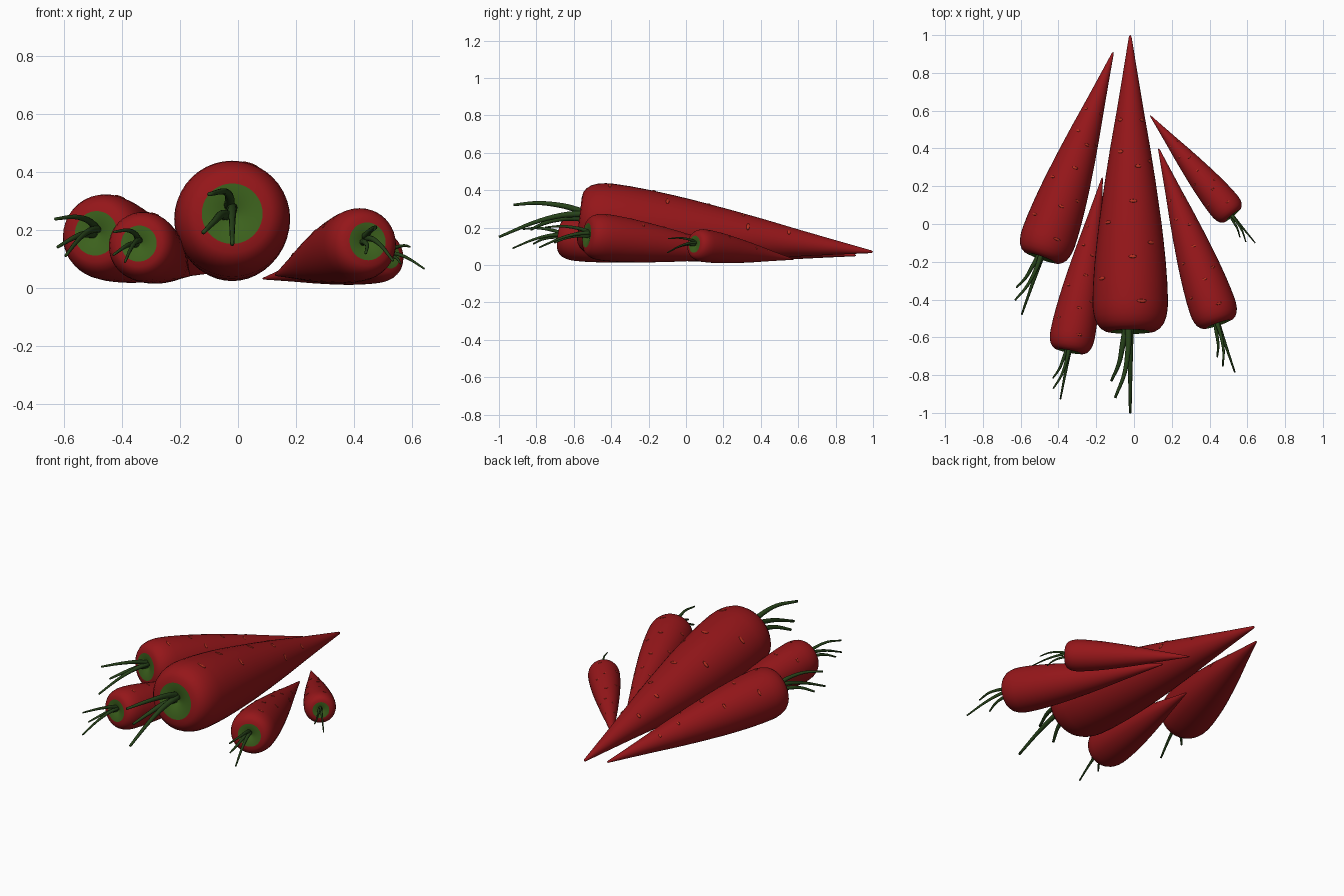
import bpy, bmesh, math
from mathutils import Vector, Matrix

if "Cube" in bpy.data.objects:
    bpy.data.objects.remove(bpy.data.objects["Cube"])


def material(name, rgb):
    m = bpy.data.materials.new(name)
    m.diffuse_color = (*rgb, 1)
    m.use_nodes = True
    m.node_tree.nodes["Principled BSDF"].inputs["Base Color"].default_value = m.diffuse_color
    return m


RED = material("carrot_red", (0.30, 0.008, 0.010))
GREEN = material("crown_green", (0.045, 0.12, 0.012))
DARK = material("stem_green", (0.02, 0.055, 0.010))
ORANGE = material("mark_orange", (0.48, 0.03, 0.015))

# Root axis: tilted so the thick cone rests along the ground
BUTT, TIP = Vector((0, 0, 0.255)), Vector((0, 1.57, 0.07))
AXIS = (TIP - BUTT).normalized()
LENGTH = (TIP - BUTT).length
SIDE = Vector((1, 0, 0))
UP = SIDE.cross(AXIS)

# (fraction along the root, radius)
ROOT = [(0, 0.105), (0.003, 0.135), (0.012, 0.158), (0.028, 0.178), (0.05, 0.191),
        (0.075, 0.198), (0.10, 0.2), (0.16, 0.197), (0.23, 0.189), (0.30, 0.178),
        (0.37, 0.165), (0.50, 0.136), (0.62, 0.106), (0.74, 0.073), (0.87, 0.039),
        (0.96, 0.016), (0.995, 0.007), (1.0, 0.0)]
CROWN = [(0.02, 0.0), (0.014, 0.02), (0.006, 0.05), (0.001, 0.085), (0, 0.105)]


def finish(bm, name, mat):
    bmesh.ops.remove_doubles(bm, verts=bm.verts, dist=1e-5)
    bmesh.ops.recalc_face_normals(bm, faces=bm.faces)
    for f in bm.faces:
        f.smooth = True
    me = bpy.data.meshes.new(name)
    bm.to_mesh(me)
    bm.free()
    me.materials.append(mat)
    return me


def skin(bm, rings):
    loops = [[bm.verts.new(p) for p in r] for r in rings]
    n = len(loops[0])
    for a, b in zip(loops, loops[1:]):
        for i in range(n):
            j = (i + 1) % n
            bm.faces.new((a[i], a[j], b[j], b[i]))
    return loops


def circle(c, u, v, r, n):
    return [c + (u * math.cos(k * math.tau / n) + v * math.sin(k * math.tau / n)) * r
            for k in range(n)]


def lathe(profile, name, mat):
    bm = bmesh.new()
    skin(bm, [circle(BUTT + AXIS * t * LENGTH, SIDE, UP, r, 40) for t, r in profile])
    return finish(bm, name, mat)


def stems(paths):
    bm = bmesh.new()
    for path in paths:
        p = [Vector(q) for q in path]
        # smooth the path with Catmull-Rom samples
        ext = [2 * p[0] - p[1]] + p + [2 * p[-1] - p[-2]]
        pts = []
        for a, b, c, d in zip(ext, ext[1:], ext[2:], ext[3:]):
            for s in range(4):
                t = s / 4
                pts.append(0.5 * (2 * b + (c - a) * t + (2 * a - 5 * b + 4 * c - d) * t * t
                                  + (3 * b - a - 3 * c + d) * t ** 3))
        pts.append(p[-1])
        rings = []
        for i, q in enumerate(pts):
            tan = (pts[min(i + 1, len(pts) - 1)] - pts[max(i - 1, 0)]).normalized()
            u = tan.cross(Vector((0, 0, 1))).normalized()
            r = 0.019 - 0.012 * i / (len(pts) - 1)
            rings.append(circle(q, u, u.cross(tan), r, 10))
        loops = skin(bm, rings)
        bm.faces.new(loops[0])
        bm.faces.new(loops[-1])
    return finish(bm, "stems", DARK)


def radius_at(t):
    for (t0, r0), (t1, r1) in zip(ROOT, ROOT[1:]):
        if t <= t1:
            return r0 + (r1 - r0) * (t - t0) / (t1 - t0), (r1 - r0) / ((t1 - t0) * LENGTH)


def marks(spots):
    # flattened lenses lying on the skin, long way around the root
    bm = bmesh.new()
    for t, deg, half in spots:
        a = math.radians(deg)
        r, slope = radius_at(t)
        out = SIDE * math.sin(a) + UP * math.cos(a)
        n = (out - AXIS * slope).normalized()
        around = AXIS.cross(out)
        m = Matrix((around * half, n.cross(around) * 0.009, n * 0.004)).transposed().to_4x4()
        m.translation = BUTT + AXIS * t * LENGTH + out * r
        bmesh.ops.create_icosphere(bm, subdivisions=2, radius=1, matrix=m)
    return finish(bm, "marks", ORANGE)


parts = {
    "root": lathe(ROOT, "root", RED),
    "crown": lathe(CROWN, "crown", GREEN),
    "stems": stems([
        [(0, 0.03, 0.275), (0, -0.10, 0.265), (0, -0.25, 0.225), (0, -0.43, 0.15)],
        [(-0.01, 0.03, 0.28), (-0.01, -0.08, 0.315), (-0.03, -0.22, 0.332), (-0.08, -0.35, 0.322)],
        [(-0.02, 0.03, 0.25), (-0.04, -0.07, 0.25), (-0.06, -0.17, 0.23), (-0.10, -0.26, 0.19)]]),
    "marks": marks([(0.09, 18, 0.028), (0.17, -50, 0.025), (0.24, 4, 0.022), (0.29, 38, 0.022),
                    (0.36, -45, 0.022), (0.43, 6, 0.022), (0.55, 20, 0.018), (0.57, 62, 0.02),
                    (0.60, -28, 0.016), (0.71, -40, 0.015), (0.71, 50, 0.015)]),
}

# Each carrot: name, butt xy, tip xy
CARROTS = [
    ("center", (-0.02, -0.57), (-0.02, 1.0)),
    ("back_left", (-0.49, -0.18), (-0.11, 0.91)),
    ("front_left", (-0.342, -0.675), (-0.168, 0.245)),
    ("front_right", (0.447, -0.53), (0.13, 0.40)),
    ("small_right", (0.522, 0.045), (0.085, 0.575)),
]
for name, butt, tip in CARROTS:
    dx, dy = tip[0] - butt[0], tip[1] - butt[1]
    s = math.hypot(dx, dy) / 1.57
    for part, me in parts.items():
        ob = bpy.data.objects.new(f"{name}_carrot_{part}", me)
        bpy.context.collection.objects.link(ob)
        ob.location = (*butt, 0)
        ob.rotation_euler.z = math.atan2(-dx, dy)
        ob.scale = (s, s, s)
